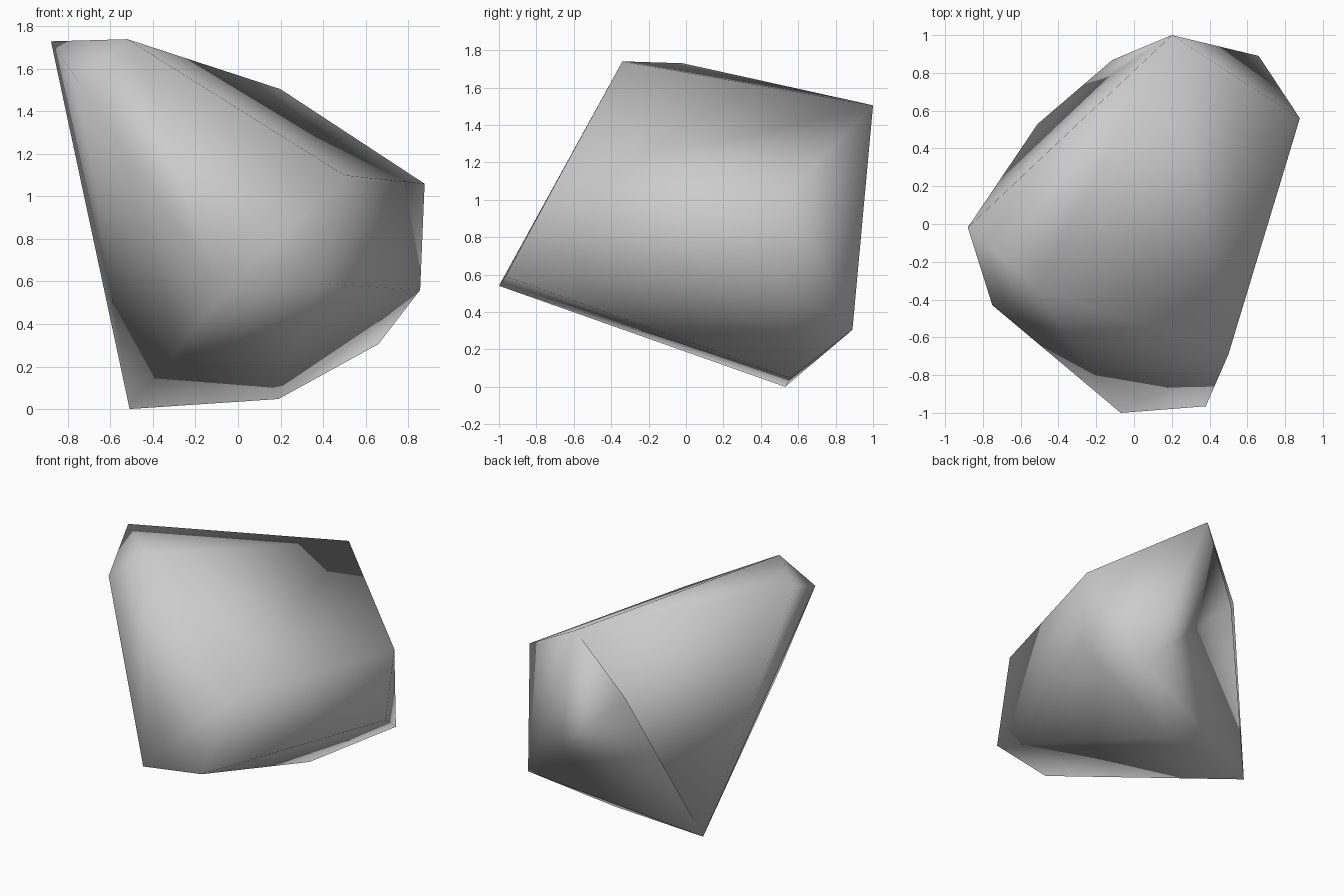
import bpy
import bmesh
from mathutils import Vector

# Remove the default cube if the scene has it
default_cube = bpy.data.objects.get("Cube")
if default_cube:
    bpy.data.objects.remove(default_cube, do_unlink=True)


def make_material(name, color):
    material = bpy.data.materials.new(name)
    material.use_nodes = True
    material.diffuse_color = color
    shader = next(n for n in material.node_tree.nodes if n.type == "BSDF_PRINCIPLED")
    shader.inputs["Base Color"].default_value = color
    return material


def add_ridge(bm, start, end):
    """Turn the edge that crosses two neighbouring triangles to join start and end."""
    if bm.edges.get((start, end)):
        return
    for edge in bm.edges:
        tips = {v for face in edge.link_faces for v in face.verts} - set(edge.verts)
        if tips == {start, end}:
            bmesh.ops.rotate_edges(bm, edges=[edge], use_ccw=True)
            return


def make_boulder(name, corners, ridges, material):
    """Wrap a skin around the named corners, set its ridges and shade it smooth."""
    bm = bmesh.new()
    points = {key: bm.verts.new(Vector(place)) for key, place in corners.items()}
    bmesh.ops.convex_hull(bm, input=bm.verts)
    for start, end in ridges:
        add_ridge(bm, points[start], points[end])
    bmesh.ops.recalc_face_normals(bm, faces=bm.faces)
    for face in bm.faces:
        face.smooth = True
    mesh = bpy.data.meshes.new(name)
    bm.to_mesh(mesh)
    bm.free()
    mesh.materials.append(material)
    boulder = bpy.data.objects.new(name, mesh)
    bpy.context.collection.objects.link(boulder)
    return boulder


# Corners of the rock, named by where they sit
corners = {
    "peak_right": (-0.88, -0.018, 1.73),
    "peak_front": (-0.52, -0.34, 1.74),
    "shoulder_right": (-0.75, -0.43, 1.54),
    "back_top": (0.2, 1.0, 1.505),
    "back_bulge": (-0.115, 0.868, 1.04),
    "back_bottom": (0.66, 0.89, 0.305),
    "left_top": (0.878, 0.56, 1.06),
    "left_bottom": (0.857, 0.49, 0.56),
    "shoulder_left": (0.5, -0.69, 1.1),
    "nose_left": (0.38, -0.965, 0.59),
    "nose_right": (-0.07, -1.0, 0.54),
    "foot_left": (0.19, 0.56, 0.047),
    "foot_right": (-0.51, 0.53, 0.0),
}

# Ridges that part the almost flat sides
ridges = [
    ("back_top", "foot_right"),
    ("back_top", "shoulder_left"),
    ("left_bottom", "foot_left"),
]

stone_grey = make_material("stone_grey", (0.6, 0.6, 0.6, 1.0))
make_boulder("boulder", corners, ridges, stone_grey)
